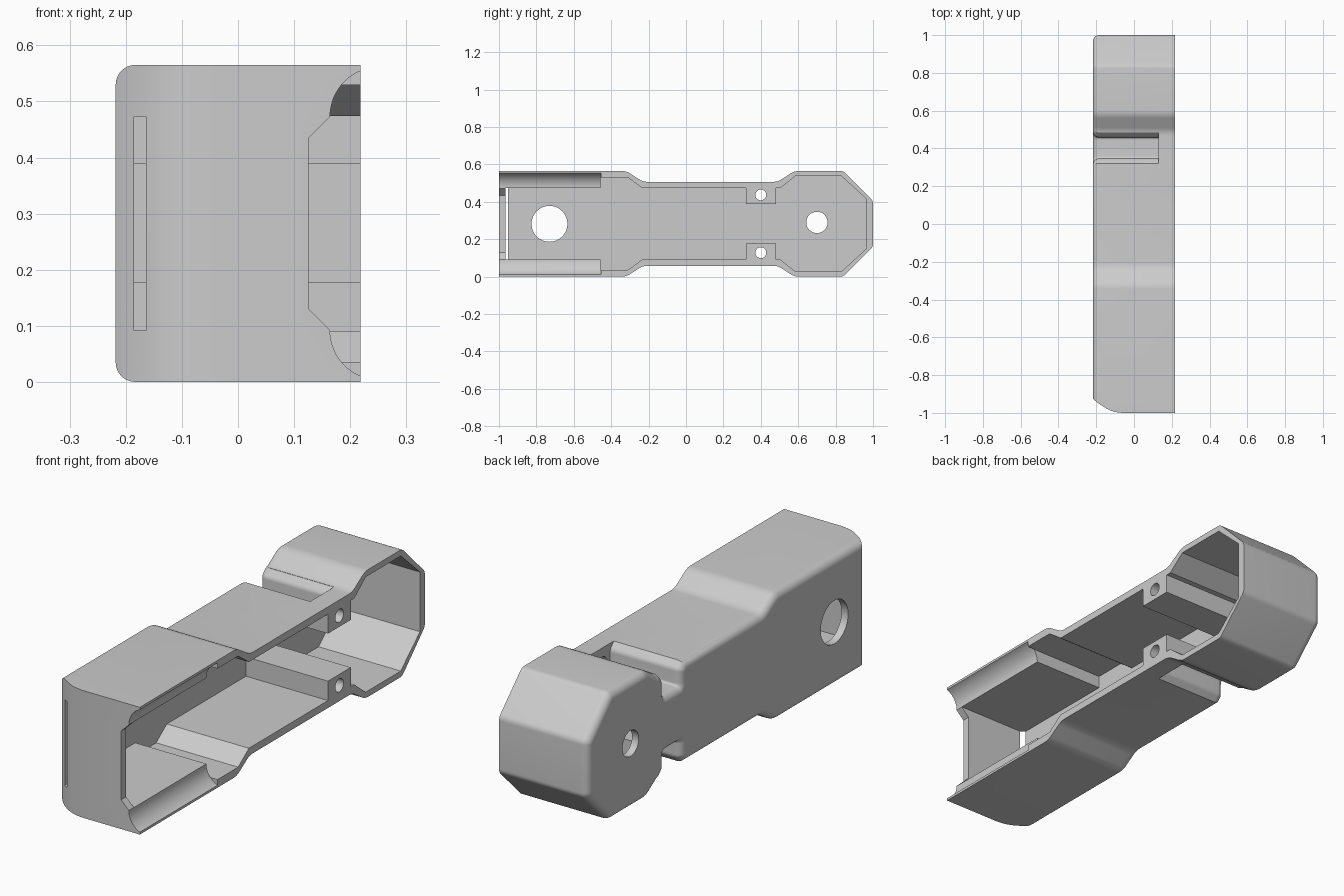
import bpy, bmesh, math
from mathutils import Vector

cube = bpy.data.objects.get("Cube")
if cube:
    bpy.data.objects.remove(cube, do_unlink=True)

HEIGHT, HALF_W = 0.565, 0.218
EDGE_R = 0.035

# Frames: map profile (u, v) and extrusion w to space
ALONG_X = lambda u, v, w: Vector((w, u, v))
ALONG_Y = lambda u, v, w: Vector((u, w, v))
ALONG_Z = lambda u, v, w: Vector((u, v, w))


def flip(points):
    return [(u, HEIGHT - v) for u, v in points]


def mirrored(upper):
    """Closed counter-clockwise profile from its upper half, front to back."""
    return flip(upper) + upper[::-1]


def inset(points, dists):
    """Move every edge of a counter-clockwise polygon inwards."""
    n = len(points)
    normals = []
    for i in range(n):
        e = (Vector(points[(i + 1) % n]) - Vector(points[i])).normalized()
        normals.append(Vector((-e.y, e.x)))
    result = []
    for i in range(n):
        m, k, a, b = normals[i - 1], normals[i], dists[i - 1], dists[i]
        det = m.x * k.y - m.y * k.x
        result.append(Vector(points[i]) + Vector(((a * k.y - b * m.y) / det,
                                                  (b * m.x - a * k.x) / det)))
    return result


def rounded(points, radii, d, seg=6):
    """Round corners; convex radii shrink with the inset d, concave ones grow."""
    n = len(points)
    result = []
    for i, r in enumerate(radii):
        p, a, b = (Vector(points[j % n]) for j in (i, i - 1, i + 1))
        if not r:
            result.append(p)
            continue
        u, v = a - p, b - p
        convex = v.x * u.y - v.y * u.x > 0
        r = max(0.004, r - d if convex else r + d)
        t = r / math.tan(u.angle(v) / 2)
        s = p + u.normalized() * min(t, 0.45 * u.length)
        e = p + v.normalized() * min(t, 0.45 * v.length)
        for j in range(seg + 1):
            f = j / seg
            result.append(s * (1 - f) ** 2 + p * 2 * f * (1 - f) + e * f * f)
    return result


def loft(name, rings, frame):
    """Solid through a list of (w, points) sections."""
    bm = bmesh.new()
    loops = [[bm.verts.new(frame(p[0], p[1], w)) for p in pts] for w, pts in rings]
    for lo, hi in zip(loops, loops[1:]):
        for i in range(len(lo)):
            bm.faces.new((lo[i - 1], lo[i], hi[i], hi[i - 1]))
    bm.faces.new(loops[0])
    bm.faces.new(loops[-1])
    bmesh.ops.recalc_face_normals(bm, faces=bm.faces)
    mesh = bpy.data.meshes.new(name)
    bm.to_mesh(mesh)
    bm.free()
    obj = bpy.data.objects.new(name, mesh)
    bpy.context.collection.objects.link(obj)
    return obj


def prism(name, points, w0, w1, frame):
    return loft(name, [(w0, points), (w1, points)], frame)


def circle(u, v, r, n=48):
    return [(u + r * math.cos(2 * math.pi * i / n),
             v + r * math.sin(2 * math.pi * i / n)) for i in range(n)]


def edge_sections(points, radii, sign, free=()):
    """Sections that roll a round edge onto the closed side of the shell."""
    rings = []
    for k in range(9):
        a = math.pi / 2 * k / 8
        d = sign * EDGE_R * (1 - math.sin(a))
        dists = [0 if i in free else d for i in range(len(points))]
        pts = rounded(inset(points, dists), radii, d)
        rings.append((-HALF_W + EDGE_R * (1 - math.cos(a)), pts))
    return rings


# Outer body with rolled closed-side edge
outer = mirrored([(-1, 0.565), (-0.32, 0.565), (-0.23, 0.507), (0.49, 0.507),
                  (0.58, 0.565), (0.84, 0.565), (1, 0.405)])
half = [0, 0.08, 0.08, 0.08, 0.08, 0.04, 0.04]
rings = edge_sections(outer, half + half[::-1], 1, free=(len(outer) - 1,))
rings.append((HALF_W, rings[-1][1]))
shell = loft("housing_shell", rings, ALONG_X)

cutters = []

# Curved front corner
curve = [(-0.22, -0.923), (-0.205, -0.936), (-0.185, -0.951), (-0.165, -0.9645),
         (-0.145, -0.977), (-0.12, -0.989), (-0.095, -0.996), (-0.06, -1.0005)]
cutters.append(prism("front_corner_cutter",
                     curve + [(-0.06, -1.1), (-0.3, -1.1), (-0.3, -0.923)],
                     -0.1, 0.7, ALONG_Z))

# Cavity with screw posts left standing
cavity = mirrored([(-0.965, 0.473), (-0.456, 0.473), (-0.456, 0.529), (-0.31, 0.529),
                   (-0.235, 0.474), (0.32, 0.474), (0.32, 0.388), (0.48, 0.388),
                   (0.48, 0.474), (0.505, 0.474), (0.585, 0.538), (0.83, 0.538),
                   (0.965, 0.415)])
cutters.append(prism("cavity_cutter", cavity, -0.185, 0.3, ALONG_X))

# Front opening
opening = mirrored([(0.126, 0.435), (0.164, 0.4725), (0.3, 0.4725)])
cutters.append(prism("opening_cutter", opening, -1.1, -0.9, ALONG_Y))

# Round channels along the front rims
for z in (0.473, HEIGHT - 0.473):
    cutters.append(prism("channel_cutter", circle(0.252, z, 0.088, 64),
                         -1.1, -0.455, ALONG_Y))

# Screw pockets in the outer walls
pocket = [(0.347, 0.405), (0.458, 0.405), (0.458, 0.478), (0.485, 0.508),
          (0.485, 0.7), (0.32, 0.7), (0.32, 0.508), (0.347, 0.478)]
sections = edge_sections(pocket, [0.012, 0.012, 0.03, 0, 0, 0, 0, 0.03], -1)
sections = [(-0.3, sections[0][1])] + sections + [(0.13, sections[-1][1])]
cutters.append(loft("upper_pocket_cutter", sections, ALONG_X))
cutters.append(loft("lower_pocket_cutter",
                    [(w, flip(pts)) for w, pts in sections], ALONG_X))

# Through holes
for y, z, r in ((-0.73, 0.2825, 0.096), (0.70, 0.29, 0.057),
                (0.4, 0.437, 0.029), (0.4, 0.128, 0.029)):
    cutters.append(prism("hole_cutter", circle(y, z, r), -0.4, 0.4, ALONG_X))

# Cut the shell, then discard the cutters
bpy.context.view_layer.objects.active = shell
for cutter in cutters:
    cutter.hide_render = True
    mod = shell.modifiers.new("cut", 'BOOLEAN')
    mod.operation, mod.solver, mod.object = 'DIFFERENCE', 'EXACT', cutter
    bpy.ops.object.modifier_apply(modifier=mod.name)
for cutter in cutters:
    bpy.data.objects.remove(cutter, do_unlink=True)

# Plain grey plastic
grey = bpy.data.materials.new("plain_grey")
grey.use_nodes = True
grey.diffuse_color = (0.6, 0.6, 0.6, 1)
grey.node_tree.nodes["Principled BSDF"].inputs["Base Color"].default_value = (0.6, 0.6, 0.6, 1)
shell.data.materials.clear()
shell.data.materials.append(grey)

bpy.ops.object.select_all(action='DESELECT')
shell.select_set(True)
bpy.ops.object.shade_smooth_by_angle(angle=math.radians(30))
